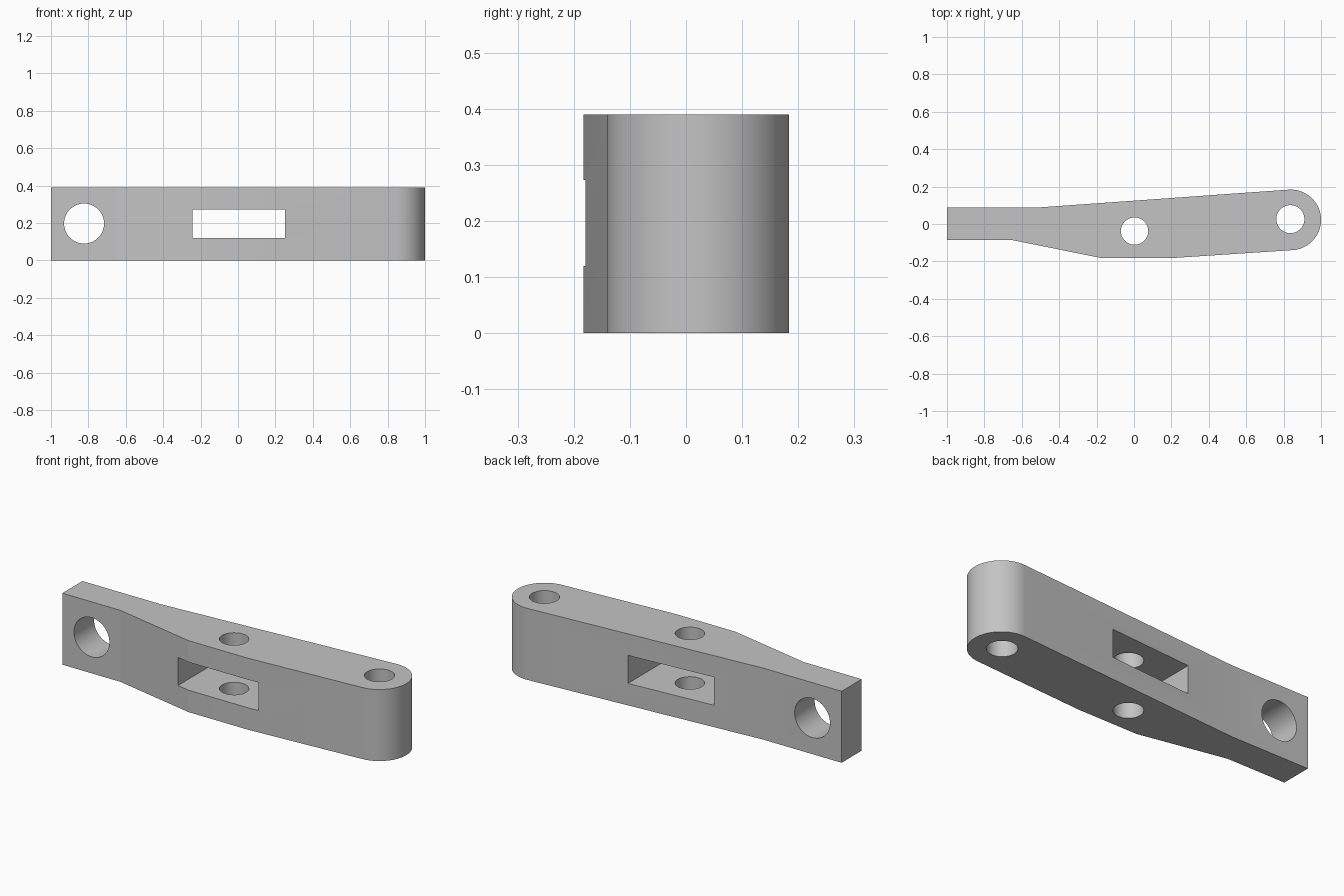
import bpy, bmesh
from math import sin, cos, pi, radians
from mathutils import Matrix

if "Cube" in bpy.data.objects:
    bpy.data.objects.remove(bpy.data.objects["Cube"], do_unlink=True)

HEIGHT = 0.39

grey = bpy.data.materials.new("plain_grey")
grey.use_nodes = True
colour = (0.55, 0.55, 0.55, 1)
grey.diffuse_color = colour
grey.node_tree.nodes["Principled BSDF"].inputs["Base Color"].default_value = colour


def finish(name, bm):
    bmesh.ops.recalc_face_normals(bm, faces=bm.faces)
    mesh = bpy.data.meshes.new(name)
    bm.to_mesh(mesh)
    bm.free()
    mesh.materials.append(grey)
    obj = bpy.data.objects.new(name, mesh)
    bpy.context.collection.objects.link(obj)
    return obj


def cut(target, cutter):
    mod = target.modifiers.new(cutter.name, 'BOOLEAN')
    mod.operation = 'DIFFERENCE'
    mod.solver = 'EXACT'
    mod.object = cutter
    bpy.context.view_layer.objects.active = target
    bpy.ops.object.modifier_apply(modifier=mod.name)
    bpy.data.objects.remove(cutter, do_unlink=True)


def hole(name, location, radius, axis='Z'):
    bm = bmesh.new()
    turn = Matrix.Rotation(pi / 2, 4, 'X') if axis == 'Y' else Matrix()
    bmesh.ops.create_cone(bm, cap_ends=True, segments=64, radius1=radius, radius2=radius,
                          depth=1, matrix=Matrix.Translation(location) @ turn)
    return finish(name, bm)


# Lever body: side outline with a rounded end, extruded upward
cx, cy, r = 0.838, 0.022, 0.162
outline = [(-1, 0.087), (-1, -0.086), (-0.65, -0.086), (-0.17, -0.183), (0.19, -0.183)]
steps = 48
for i in range(steps + 1):
    a = radians(-86 + 180 * i / steps)
    outline.append((cx + r * cos(a), cy + r * sin(a)))
outline.append((-0.53, 0.087))

bm = bmesh.new()
base = bm.faces.new([bm.verts.new((x, y, 0)) for x, y in outline])
top = bmesh.ops.extrude_face_region(bm, geom=[base])["geom"]
bmesh.ops.translate(bm, vec=(0, 0, HEIGHT),
                    verts=[v for v in top if isinstance(v, bmesh.types.BMVert)])
lever = finish("lever_body", bm)

# Slot through the middle, front to back
bm = bmesh.new()
bmesh.ops.create_cube(bm, size=1, matrix=Matrix.Translation((0.003, 0, 0.196))
                      @ Matrix.Diagonal((0.495, 1, 0.153, 1)))
cut(lever, finish("slot", bm))

# Upright holes and the cross hole in the flat end
cut(lever, hole("middle_hole", (0.003, -0.038, HEIGHT / 2), 0.073))
cut(lever, hole("end_hole", (0.836, 0.026, HEIGHT / 2), 0.075))
cut(lever, hole("cross_hole", (-0.823, 0, 0.197), 0.107, 'Y'))

# Smooth curved walls, keep the edges sharp
bpy.ops.object.select_all(action='DESELECT')
lever.select_set(True)
bpy.context.view_layer.objects.active = lever
bpy.ops.object.shade_smooth_by_angle(angle=radians(8))
